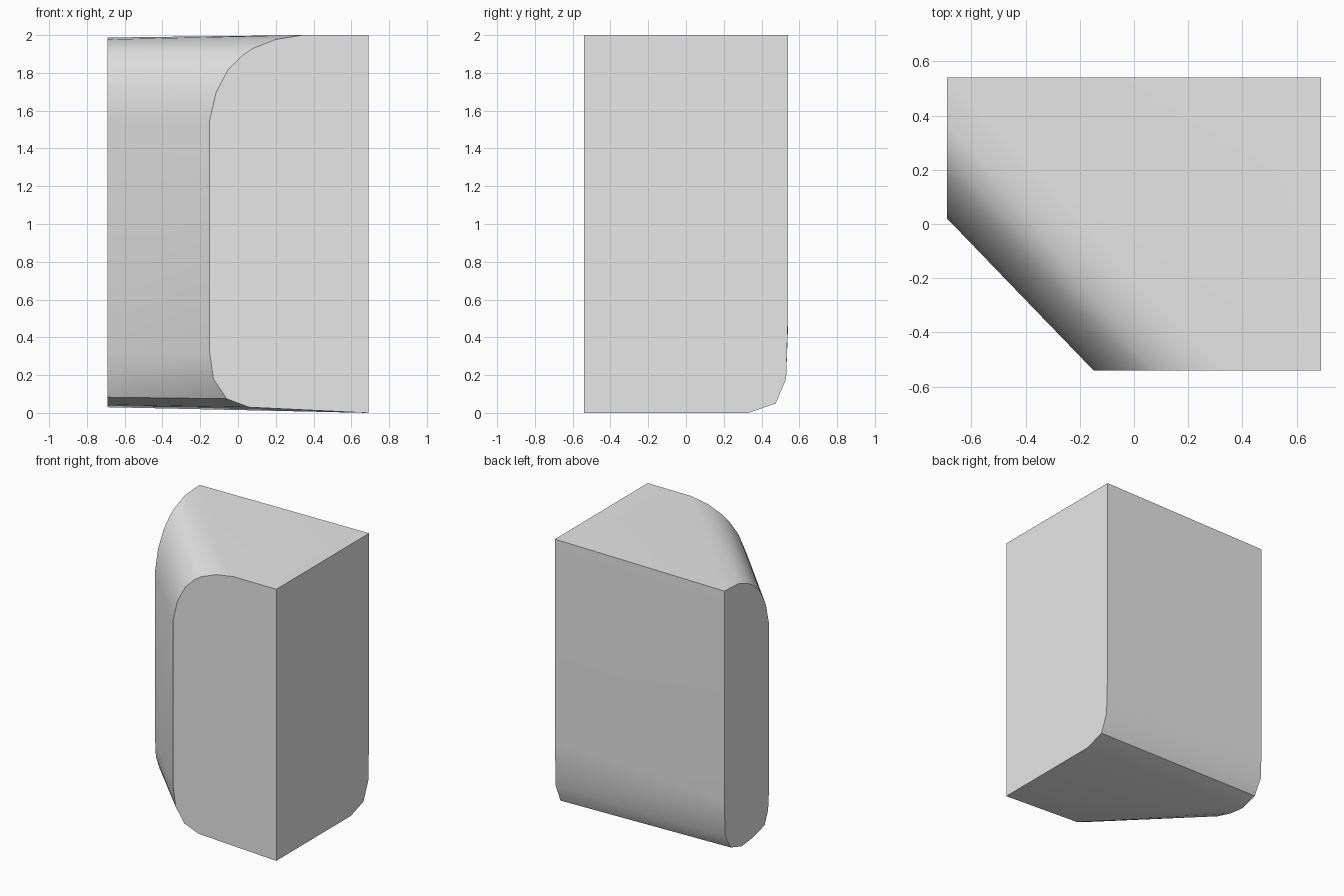
import bpy
import bmesh
import math

default_cube = bpy.data.objects.get("Cube")
if default_cube:
    bpy.data.objects.remove(default_cube, do_unlink=True)

# Half width, half depth, height
W, D, H = 0.69, 0.54, 2.0

# Plain grey material
grey = bpy.data.materials.new("light_grey")
grey.use_nodes = True
colour = (0.8, 0.8, 0.8, 1)
grey.diffuse_color = colour
grey.node_tree.nodes["Principled BSDF"].inputs["Base Color"].default_value = colour

# Rounded shoulder above the cut corner: (inset from the cut, height)
shoulder = [(0, 1.55), (0.035, 1.7), (0.10, 1.82), (0.17, 1.89), (0.23, 1.93), (0.35, 1.977)]

# Outline of each end face: (distance along the face, height)
front = [(-0.15 + d, z) for d, z in shoulder]
front += [(0.34, H), (W, H), (W, 0), (0.06, 0.03), (-0.06, 0.075), (-0.13, 0.18), (-0.15, 0.32)]

side = [(0.02 + d, z) for d, z in shoulder]
side += [(D, 1.987), (D, 0.45), (0.53, 0.18), (0.465, 0.07), (0.34, 0.03),
         (0.21, 0.044), (0.07, 0.083), (0.03, 0.18), (0.02, 0.32)]

far_side = [(-D, H), (D, H), (D, 0.5), (0.53, 0.18), (0.475, 0.05), (0.33, 0), (-D, 0)]

# Solid block stretched over the three outlines
bm = bmesh.new()
for x, z in front:
    bm.verts.new((x, -D, z))
for y, z in side:
    bm.verts.new((-W, y, z))
for y, z in far_side:
    bm.verts.new((W, y, z))
bmesh.ops.remove_doubles(bm, verts=bm.verts, dist=0.001)
bmesh.ops.convex_hull(bm, input=bm.verts)
bmesh.ops.dissolve_limit(bm, angle_limit=math.radians(0.2), verts=bm.verts, edges=bm.edges)
bmesh.ops.recalc_face_normals(bm, faces=bm.faces)

mesh = bpy.data.meshes.new("corner_block")
bm.to_mesh(mesh)
bm.free()
mesh.materials.append(grey)
block = bpy.data.objects.new("corner_block", mesh)
bpy.context.collection.objects.link(block)

# Soft shading on the rounded edges, sharp corners kept
bpy.ops.object.select_all(action="DESELECT")
block.select_set(True)
bpy.context.view_layer.objects.active = block
bpy.ops.object.shade_smooth_by_angle(angle=math.radians(30))
